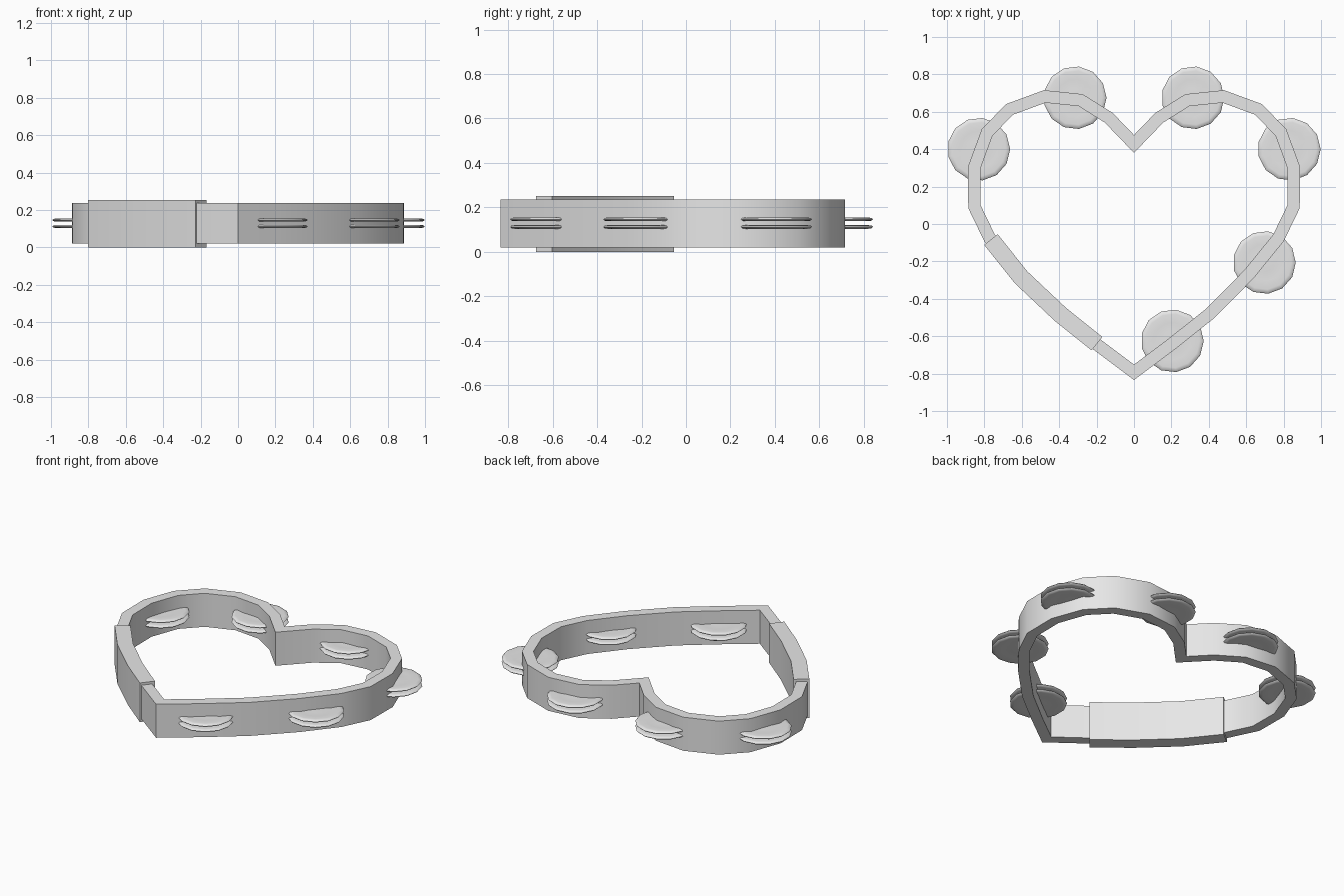
import bpy, bmesh, math
from mathutils import Vector

if "Cube" in bpy.data.objects:
    bpy.data.objects.remove(bpy.data.objects["Cube"])

grey = bpy.data.materials.new("light grey")
grey.diffuse_color = (0.8, 0.8, 0.8, 1)
grey.use_nodes = True
grey.node_tree.nodes["Principled BSDF"].inputs["Base Color"].default_value = grey.diffuse_color


def finish(name, bm, angle):
    bmesh.ops.recalc_face_normals(bm, faces=bm.faces)
    mesh = bpy.data.meshes.new(name)
    bm.to_mesh(mesh)
    bm.free()
    mesh.materials.append(grey)
    ob = bpy.data.objects.new(name, mesh)
    bpy.context.collection.objects.link(ob)
    bpy.ops.object.select_all(action='DESELECT')
    ob.select_set(True)
    bpy.context.view_layer.objects.active = ob
    bpy.ops.object.shade_smooth_by_angle(angle=math.radians(angle))
    return ob


def strip(name, path, width, z0, z1, closed):
    """Rectangular bar with mitred corners along a flat path."""
    pts = [Vector(p) for p in path]
    n = len(pts)
    bm = bmesh.new()
    rings = []
    for i, p in enumerate(pts):
        before = pts[i - 1] if closed or i > 0 else None
        after = pts[(i + 1) % n] if closed or i < n - 1 else None
        d1 = (p - before).normalized() if before is not None else (after - p).normalized()
        d2 = (after - p).normalized() if after is not None else d1
        n1, n2 = Vector((d1.y, -d1.x)), Vector((d2.y, -d2.x))
        m = (n1 + n2).normalized()
        off = m * (width / 2 / m.dot(n1))
        a, b = p + off, p - off
        rings.append([bm.verts.new((q.x, q.y, z))
                      for q, z in ((a, z0), (a, z1), (b, z1), (b, z0))])
    for i in range(n if closed else n - 1):
        r, s = rings[i], rings[(i + 1) % n]
        for k in range(4):
            bm.faces.new((r[k], r[(k + 1) % 4], s[(k + 1) % 4], s[k]))
    if not closed:
        bm.faces.new(rings[0])
        bm.faces.new(rings[-1])
    return finish(name, bm, 35)


# Heart-shaped frame: right half, mirrored to the left
half = [(0.20, -0.643), (0.41, -0.476), (0.615, -0.268), (0.772, -0.075),
        (0.853, 0.092), (0.855, 0.30), (0.785, 0.49), (0.665, 0.613),
        (0.477, 0.682), (0.285, 0.662), (0.135, 0.568)]
heart = [(0, -0.793)] + half + [(0, 0.428)] + [(-x, y) for x, y in reversed(half)]
strip("heart_frame", heart, 0.066, 0.02, 0.236, True)

# Thicker hand grip on the lower left side
strip("hand_grip", [(-0.765, -0.083), (-0.604, -0.285), (-0.395, -0.482), (-0.198, -0.64)],
      0.092, 0.0, 0.252, False)


def jingle(name, x, y, z, flip):
    """Shallow domed cymbal, low sided, with a rounded rim."""
    profile = [(0.05, 0.008), (0.10, 0.005), (0.145, 0.009), (0.162, 0.006),
               (0.168, 0.0), (0.162, -0.006), (0.145, -0.008), (0.08, -0.008)]
    sides = 13
    bm = bmesh.new()
    rings = [[bm.verts.new((x + r * math.cos(2 * math.pi * i / sides),
                            y + r * math.sin(2 * math.pi * i / sides), z + flip * h))
              for i in range(sides)] for r, h in profile]
    for r, s in zip(rings, rings[1:]):
        for i in range(sides):
            j = (i + 1) % sides
            bm.faces.new((r[i], r[j], s[j], s[i]))
    bm.faces.new(rings[0])
    bm.faces.new(rings[-1])
    finish(name, bm, 60)


# Pairs of jingles set through the frame
spots = [(0.205, -0.625), (0.697, -0.206), (0.83, 0.40), (0.315, 0.675),
         (-0.315, 0.675), (-0.83, 0.40)]
for i, (x, y) in enumerate(spots, 1):
    jingle(f"jingle_upper_{i}", x, y, 0.146, 1)
    jingle(f"jingle_lower_{i}", x, y, 0.112, -1)
